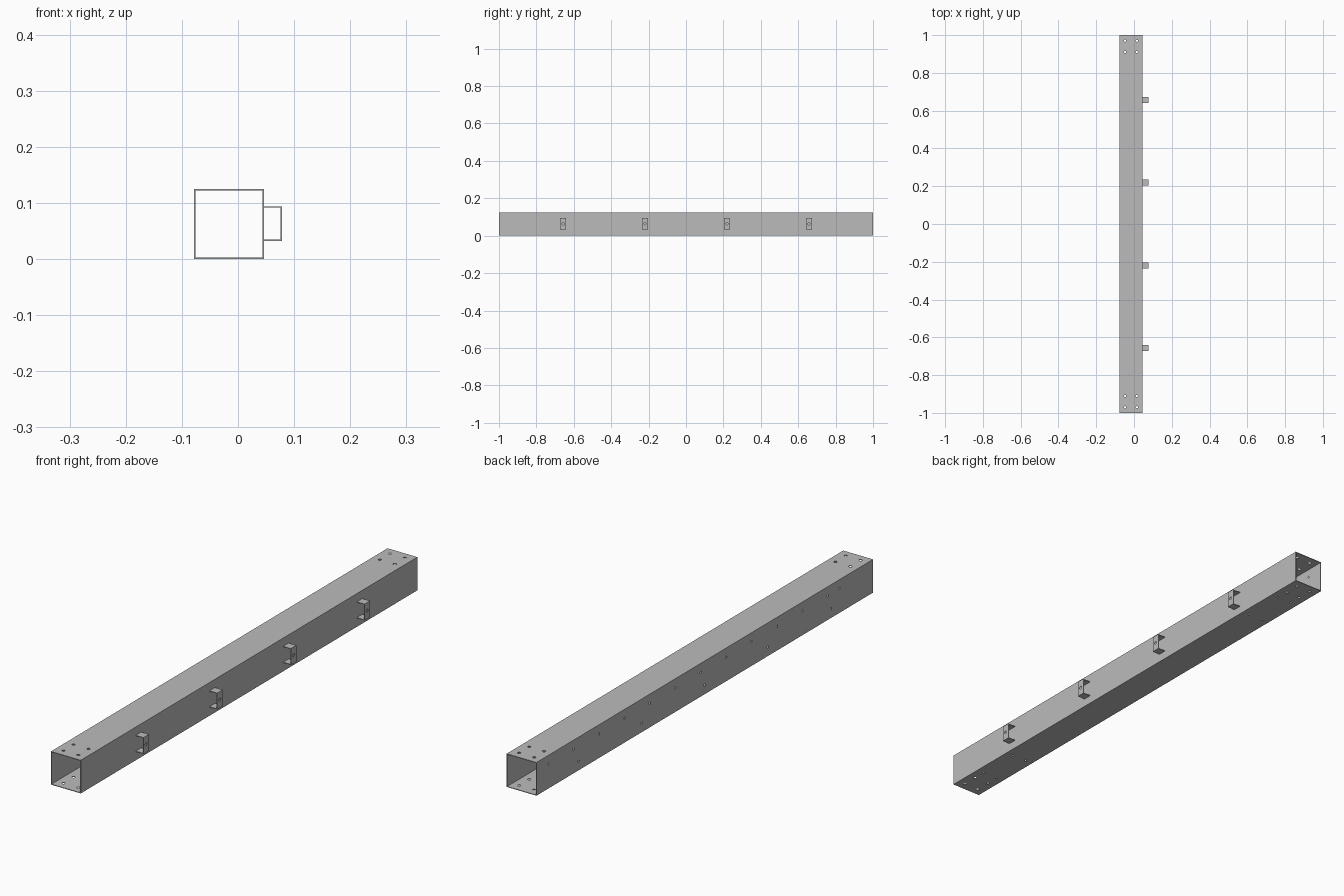
import bpy
import bmesh
from mathutils import Matrix, Vector

cube = bpy.data.objects.get("Cube")
if cube:
    bpy.data.objects.remove(cube, do_unlink=True)

WALL = 0.0025
X0, X1, HEIGHT = -0.078, 0.046, 0.125
MID_X = (X0 + X1) / 2

steel = bpy.data.materials.new("grey steel")
steel.use_nodes = True
GREY = (0.5, 0.5, 0.5, 1)
steel.diffuse_color = GREY
steel.node_tree.nodes["Principled BSDF"].inputs["Base Color"].default_value = GREY


def add_object(name, bm):
    mesh = bpy.data.meshes.new(name)
    bm.to_mesh(mesh)
    bm.free()
    mesh.materials.append(steel)
    obj = bpy.data.objects.new(name, mesh)
    bpy.context.collection.objects.link(obj)
    return obj


def drill_cutter(holes):
    """Short cylinders; each hole is (centre, axis, radius)."""
    bm = bmesh.new()
    for centre, axis, radius in holes:
        turn = Vector((0, 0, 1)).rotation_difference(Vector(axis)).to_matrix().to_4x4()
        bmesh.ops.create_cone(bm, cap_ends=True, segments=12, radius1=radius,
                              radius2=radius, depth=0.02,
                              matrix=Matrix.Translation(centre) @ turn)
    cutter = add_object("hole_cutter", bm)
    cutter.hide_render = True
    return cutter


def sheet_part(name, low, high, is_open, holes):
    """Folded sheet: a box with some sides removed, thickened and drilled."""
    low, high = Vector(low), Vector(high)
    bm = bmesh.new()
    bmesh.ops.create_cube(bm, size=1, matrix=Matrix.Translation((low + high) / 2)
                          @ Matrix.Diagonal((*(high - low), 1)))
    bm.normal_update()
    removed = [f for f in bm.faces if is_open(f.normal)]
    bmesh.ops.delete(bm, geom=removed, context='FACES')
    obj = add_object(name, bm)
    solid = obj.modifiers.new("thickness", 'SOLIDIFY')
    solid.thickness, solid.offset, solid.use_even_offset = WALL, -1, True
    cutter = drill_cutter(holes)
    cut = obj.modifiers.new("holes", 'BOOLEAN')
    cut.operation, cut.solver, cut.object = 'DIFFERENCE', 'EXACT', cutter
    bpy.ops.object.select_all(action='DESELECT')
    obj.select_set(True)
    bpy.context.view_layer.objects.active = obj
    for mod in list(obj.modifiers):
        bpy.ops.object.modifier_apply(modifier=mod.name)
    bpy.data.objects.remove(cutter, do_unlink=True)
    return obj


UP, SIDE = (0, 0, 1), (1, 0, 0)
holes = []
for x in (MID_X - 0.031, MID_X + 0.031):
    for end in (-1, 1):
        # Bolt holes through top and bottom at both ends
        for y in (0.97, 0.91):
            for z in (0, HEIGHT):
                holes.append(((x, end * y, z), UP, 0.006))
        # Smaller holes in the underside
        for y in (0.86, 0.69):
            holes.append(((x, end * y, 0), UP, 0.0045))

# Two rows of small holes along the left-hand wall
upper_row = [0.93 - 0.151 * i for i in range(12)] + [-0.80]
lower_row = [0.375 * i for i in range(-2, 3)]
for row, z in ((upper_row, 0.091), (lower_row, 0.034)):
    holes += [((X0, y, z), SIDE, 0.0045) for y in row]

# Hollow square beam, open at both ends
sheet_part("beam", (X0, -1, 0), (X1, 1, HEIGHT), lambda n: abs(n.y) > 0.5, holes)

# Four channel brackets on the side, each with a centre hole
for i in range(4):
    y = -0.657 + 0.438 * i
    sheet_part(f"bracket_{i + 1}", (X1, y - 0.016, 0.032), (0.078, y + 0.016, 0.094),
               lambda n: abs(n.y) > 0.5 or n.x < -0.5,
               [((0.078, y, 0.063), SIDE, 0.006)])
